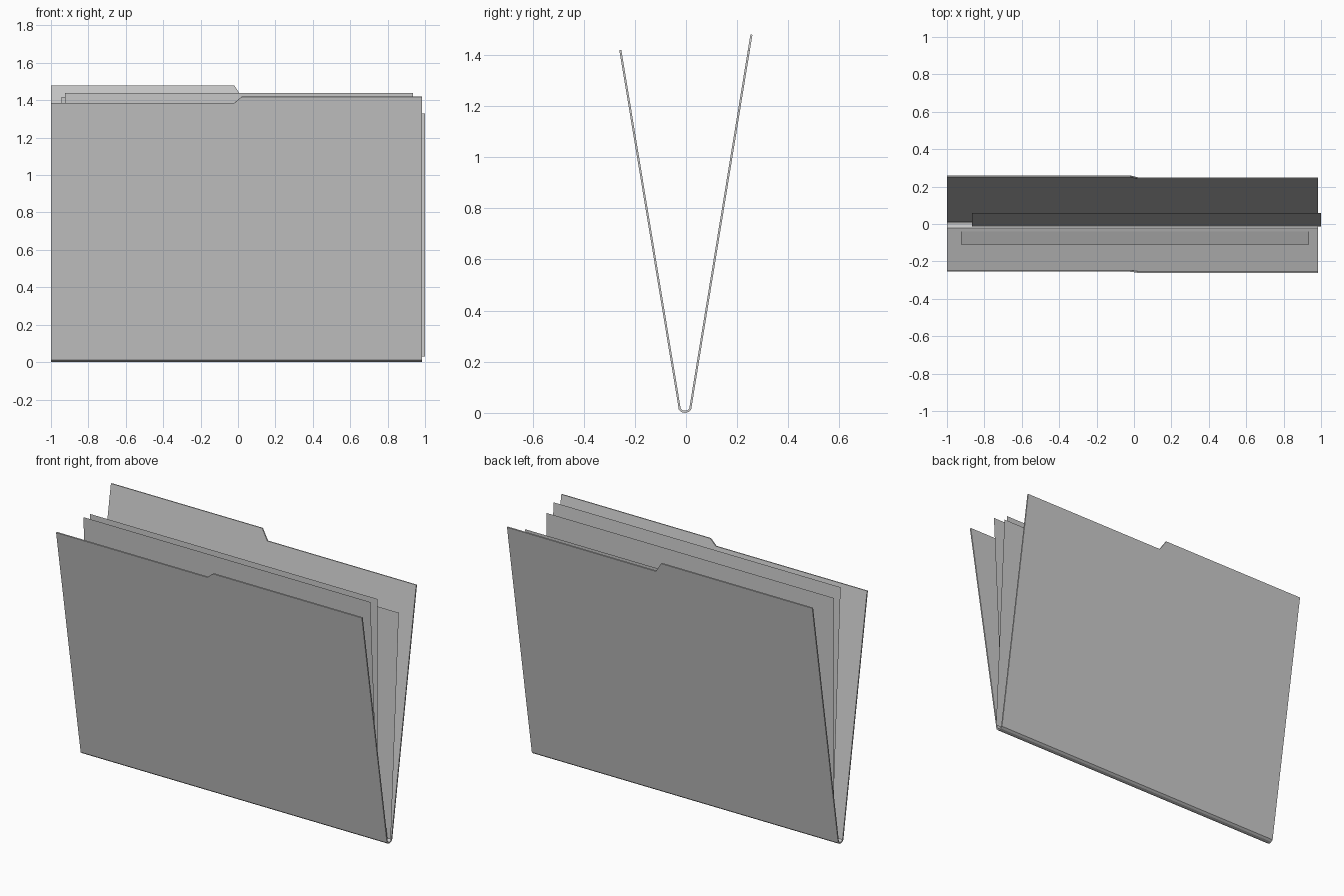
import bpy

if "Cube" in bpy.data.objects:
    bpy.data.objects.remove(bpy.data.objects["Cube"])


def make_object(name, verts, faces):
    mesh = bpy.data.meshes.new(name)
    mesh.from_pydata(verts, [], faces)
    mesh.update()
    obj = bpy.data.objects.new(name, mesh)
    bpy.context.collection.objects.link(obj)
    return obj


def lean(bottom, slope, z):
    """Point (y, z) on a cover leaning out from its bottom fold."""
    return (bottom[0] + slope * (z - bottom[1]), z)


# Folder: V cross-section with a rounded spine, tab steps in the top edges
columns = [-1.0, -0.02, 0.02, 0.985]
front_tops = [1.385, 1.385, 1.418, 1.418]
back_tops = [1.478, 1.478, 1.418, 1.418]
spine = [(-0.028, 0.012), (-0.017, 0.003), (-0.004, 0.0), (0.009, 0.003), (0.020, 0.012)]

verts = []
rows = len(spine) + 2
for r in range(rows):
    for c, x in enumerate(columns):
        if r == 0:
            y, z = lean(spine[0], -0.1655, front_tops[c])
        elif r == rows - 1:
            y, z = lean(spine[-1], 0.1635, back_tops[c])
        else:
            y, z = spine[r - 1]
        verts.append((x, y, z))

n = len(columns)
faces = [(r * n + c, (r + 1) * n + c, (r + 1) * n + c + 1, r * n + c + 1)
         for r in range(rows - 1) for c in range(n - 1)]
folder = make_object("folder_cover", verts, faces)

# Card thickness, grown inward
card = folder.modifiers.new("card_thickness", 'SOLIDIFY')
card.thickness = 0.008
card.offset = -1
card.use_even_offset = True

# Loose paper sheets: name, left x, right x, bottom (y, z), top (y, z)
sheets = [
    ("front_sheet", -0.925, 0.935, (-0.04, 0.14), (-0.11, 1.44)),
    ("middle_sheet", -0.945, 0.915, (-0.018, 0.117), (-0.018, 1.418)),
    ("back_sheet", -0.865, 1.0, (-0.014, 0.03), (0.06, 1.33)),
]
for name, x0, x1, low, high in sheets:
    make_object(name, [(x0, *low), (x1, *low), (x1, *high), (x0, *high)], [(0, 1, 2, 3)])
